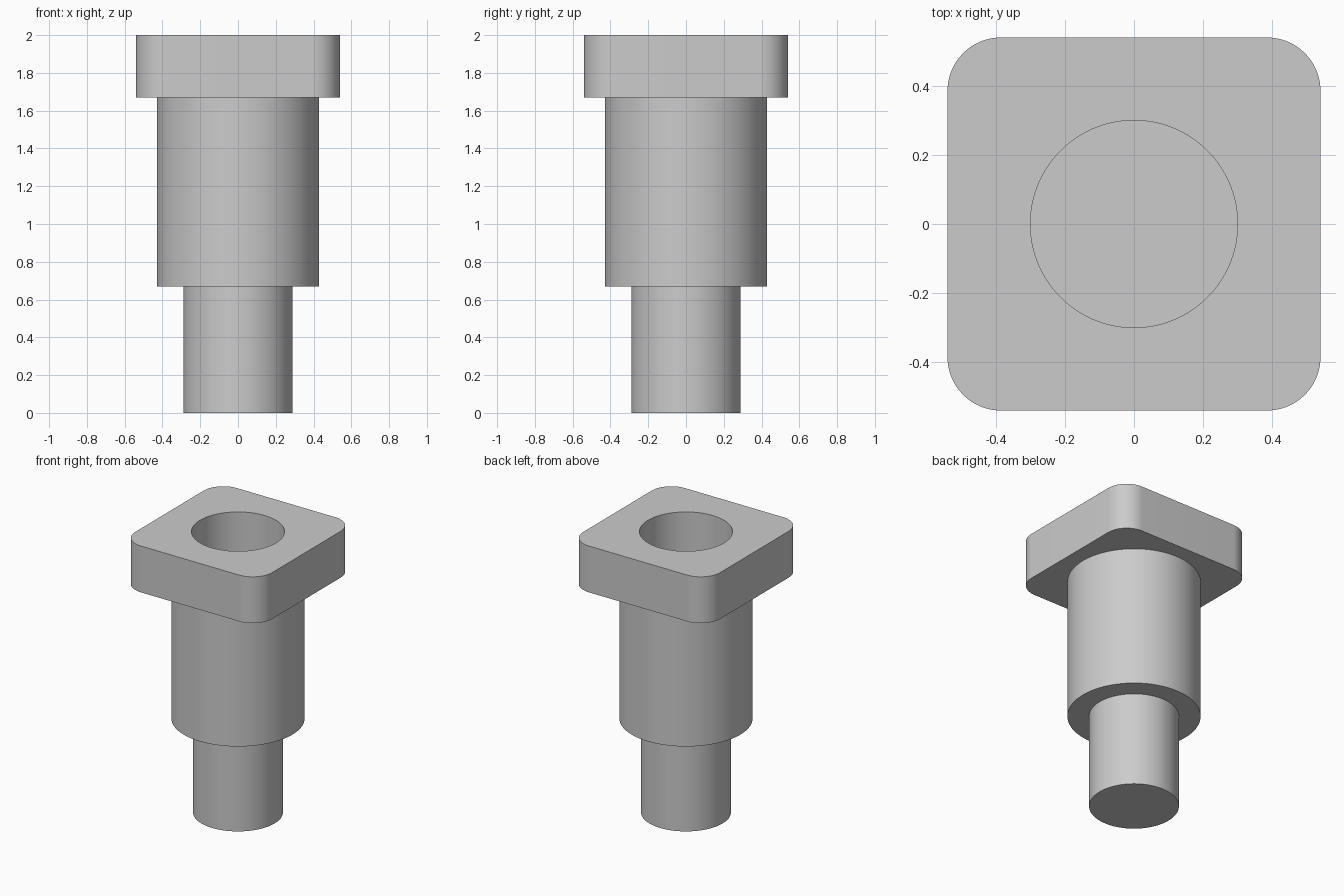
import bpy, bmesh, math

if "Cube" in bpy.data.objects:
    bpy.data.objects.remove(bpy.data.objects["Cube"], do_unlink=True)

N = 96  # points per ring, divisible by 4
PEG_TOP, BARREL_TOP, TOP, BORE_FLOOR = 0.67, 1.67, 2.0, 1.33
PEG_R, BARREL_R, BORE_R = 0.29, 0.43, 0.30
HEAD_HALF, CORNER_R = 0.54, 0.155

grey = bpy.data.materials.new("plain_grey")
grey.use_nodes = True
grey.diffuse_color = (0.6, 0.6, 0.6, 1)
grey.node_tree.nodes["Principled BSDF"].inputs["Base Color"].default_value = (0.6, 0.6, 0.6, 1)


def circle(r, z):
    angles = [2 * math.pi * (i + 0.5) / N for i in range(N)]
    return [(r * math.cos(a), r * math.sin(a), z) for a in angles]


def rounded_square(half, r, z):
    points, per = [], N // 4
    for i in range(N):
        k, j = divmod(i, per)
        a = math.pi / 2 * (k + j / (per - 1))
        mid = math.pi / 2 * k + math.pi / 4
        c = (half - r) * math.sqrt(2)
        points.append((c * math.cos(mid) + r * math.cos(a),
                       c * math.sin(mid) + r * math.sin(a), z))
    return points


def loft(name, rings, cap_first=False, cap_last=False):
    """Skin a sequence of matching rings, with optional end caps."""
    bm = bmesh.new()
    loops = [[bm.verts.new(p) for p in ring] for ring in rings]
    for low, high in zip(loops, loops[1:]):
        for i in range(N):
            j = (i + 1) % N
            bm.faces.new((low[i], low[j], high[j], high[i]))
    if cap_first:
        bm.faces.new(loops[0][::-1])
    if cap_last:
        bm.faces.new(loops[-1])
    mesh = bpy.data.meshes.new(name)
    bm.to_mesh(mesh)
    bm.free()
    mesh.materials.append(grey)
    obj = bpy.data.objects.new(name, mesh)
    bpy.context.collection.objects.link(obj)
    bpy.ops.object.select_all(action='DESELECT')
    obj.select_set(True)
    bpy.context.view_layer.objects.active = obj
    bpy.ops.object.shade_smooth_by_angle(angle=math.radians(30))
    return obj


# Narrow peg with a closed bottom
loft("peg", [circle(PEG_R, 0), circle(PEG_R, PEG_TOP)], cap_first=True)

# Wider barrel with its shoulder
loft("barrel", [circle(PEG_R, PEG_TOP), circle(BARREL_R, PEG_TOP),
                circle(BARREL_R, BARREL_TOP)])

# Rounded square head with a blind bore that fits the peg
loft("head", [circle(BARREL_R, BARREL_TOP),
              rounded_square(HEAD_HALF, CORNER_R, BARREL_TOP),
              rounded_square(HEAD_HALF, CORNER_R, TOP),
              circle(BORE_R, TOP), circle(BORE_R, BORE_FLOOR)], cap_last=True)
